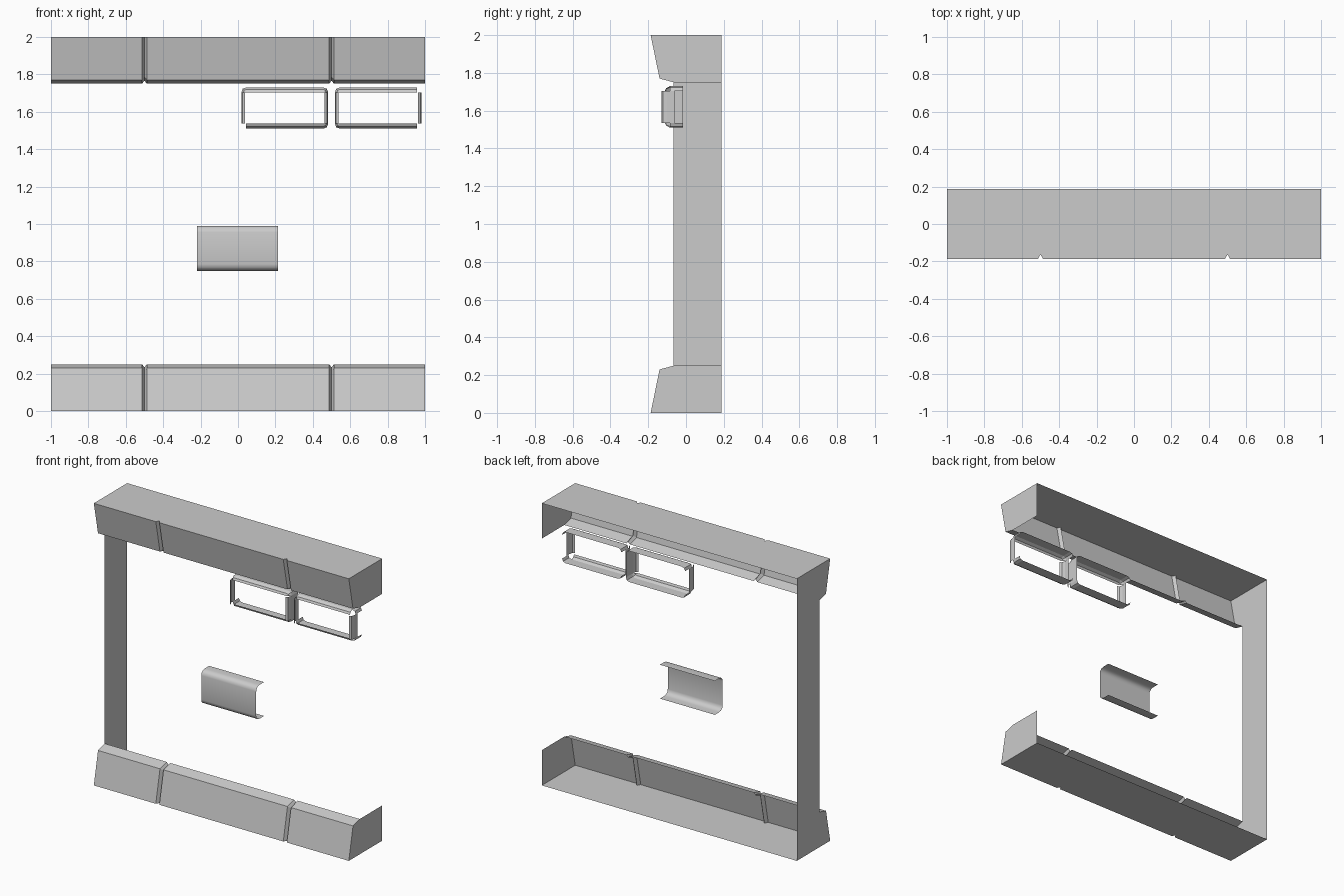
import bpy, bmesh
from mathutils import Vector

if "Cube" in bpy.data.objects:
    bpy.data.objects.remove(bpy.data.objects["Cube"])


def finish(name, bm, centre, smooth=False):
    """Face everything away from the part's inside point and make the object."""
    bm.normal_update()
    for f in bm.faces:
        if f.normal.dot(f.calc_center_median() - centre(f.calc_center_median())) < 0:
            f.normal_flip()
    me = bpy.data.meshes.new(name)
    bm.to_mesh(me)
    bm.free()
    ob = bpy.data.objects.new(name, me)
    bpy.context.collection.objects.link(ob)
    if smooth:
        for p in me.polygons:
            p.use_smooth = True
    return ob


def loft(bm, sections):
    """Bridge successive open sections with quads; returns the vertex rows."""
    rows = [[bm.verts.new(p) for p in s] for s in sections]
    for a, b in zip(rows, rows[1:]):
        for i in range(len(a) - 1):
            bm.faces.new((a[i], a[i + 1], b[i + 1], b[i]))
    return rows


# Floor and ceiling beams with V grooves, open at the back
OUTER = [(0.187, 0), (-0.187, 0), (-0.14, 0.23), (-0.065, 0.25)]
INNER = [(0.187, 0), (-0.163, 0), (-0.119, 0.212), (-0.065, 0.235)]
STATIONS = [(-1, OUTER)]
for gx in (-0.5, 0.5):
    STATIONS += [(gx - 0.014, OUTER), (gx, INNER), (gx + 0.014, OUTER)]
STATIONS.append((1, OUTER))


def beam(name, top):
    def fz(z):
        return 2 - z if top else z
    bm = bmesh.new()
    rows = loft(bm, [[(x, y, fz(z)) for y, z in prof] for x, prof in STATIONS])
    for row in (rows[0], rows[-1]):
        back = bm.verts.new((row[0].co.x, 0.187, fz(0.25)))
        bm.faces.new(row + [back])
    return finish(name, bm, lambda c: Vector((c.x * 0.9, 0.1, fz(0.12))))


beam("floor_beam", False)
beam("ceiling_beam", True)

# Left side wall, a single flat sheet between the beams
bm = bmesh.new()
loft(bm, [[(-1, y, z) for y in (-0.065, 0.187)] for z in (0.25, 1.75)])
finish("side_wall", bm, lambda c: Vector((0, c.y, c.z)))

# Curved central panel, a shallow channel open at the back
half = [(-0.012, 0.12), (-0.062, 0.12), (-0.083, 0.115), (-0.096, 0.102), (-0.1, 0.085)]
prof = half + [(y, -z) for y, z in reversed(half)]
bm = bmesh.new()
loft(bm, [[(x, y, 0.87 + z) for y, z in prof] for x in (-0.218, 0.213)])
finish("centre_panel", bm, lambda c: Vector((c.x, 0, 0.87)), True)

# Cupboard rims: edge strips and corner pieces around an open front
HW, HH, R = 0.232, 0.11, 0.026
SIDE = [(-0.02, -0.13), (-0.006, -0.122), (0, -0.10), (0, -0.062)]
EDGE = [(-0.026, -0.112), (-0.011, -0.105), (0, -0.085), (0, -0.015)]


def rim(name, cx, cz, deep_right, full_corners):
    bm = bmesh.new()
    for s in (-1, 1):
        # top and bottom strips
        loft(bm, [[(cx + x, y, cz + s * (HH + d)) for d, y in EDGE]
                  for x in (-HW + R, HW - R)])
        # left and right strips
        side = SIDE + ([(0, -0.015)] if s == 1 and deep_right else [])
        loft(bm, [[(cx + s * (HW + d), y, cz + z) for d, y in side]
                  for z in (-HH + R, HH - R)])
        # corners: whole where they survive, otherwise only the rear flap
        for t in (-1, 1):
            k = 0 if (s, t) in full_corners else 2
            loft(bm, [
                [(cx + s * (HW + d), y, cz + t * (HH - R)) for d, y in EDGE[k:]],
                [(cx + s * (HW - 0.007 + d * 0.7), y, cz + t * (HH - 0.007 + d * 0.7))
                 for d, y in EDGE[k:]],
                [(cx + s * (HW - R), y, cz + t * (HH + d)) for d, y in EDGE[k:]]])

    def inside(c):
        dx, dz = c.x - cx, c.z - cz
        return Vector((cx + max(-0.14, min(0.14, dx)), -0.03,
                       cz + max(-0.03, min(0.03, dz))))
    return finish(name, bm, inside)


rim("cupboard_rim_inner", 0.25, 1.62, True, {(-1, 1), (1, 1), (1, -1)})
rim("cupboard_rim_outer", 0.75, 1.62, False, {(-1, 1), (-1, -1)})
